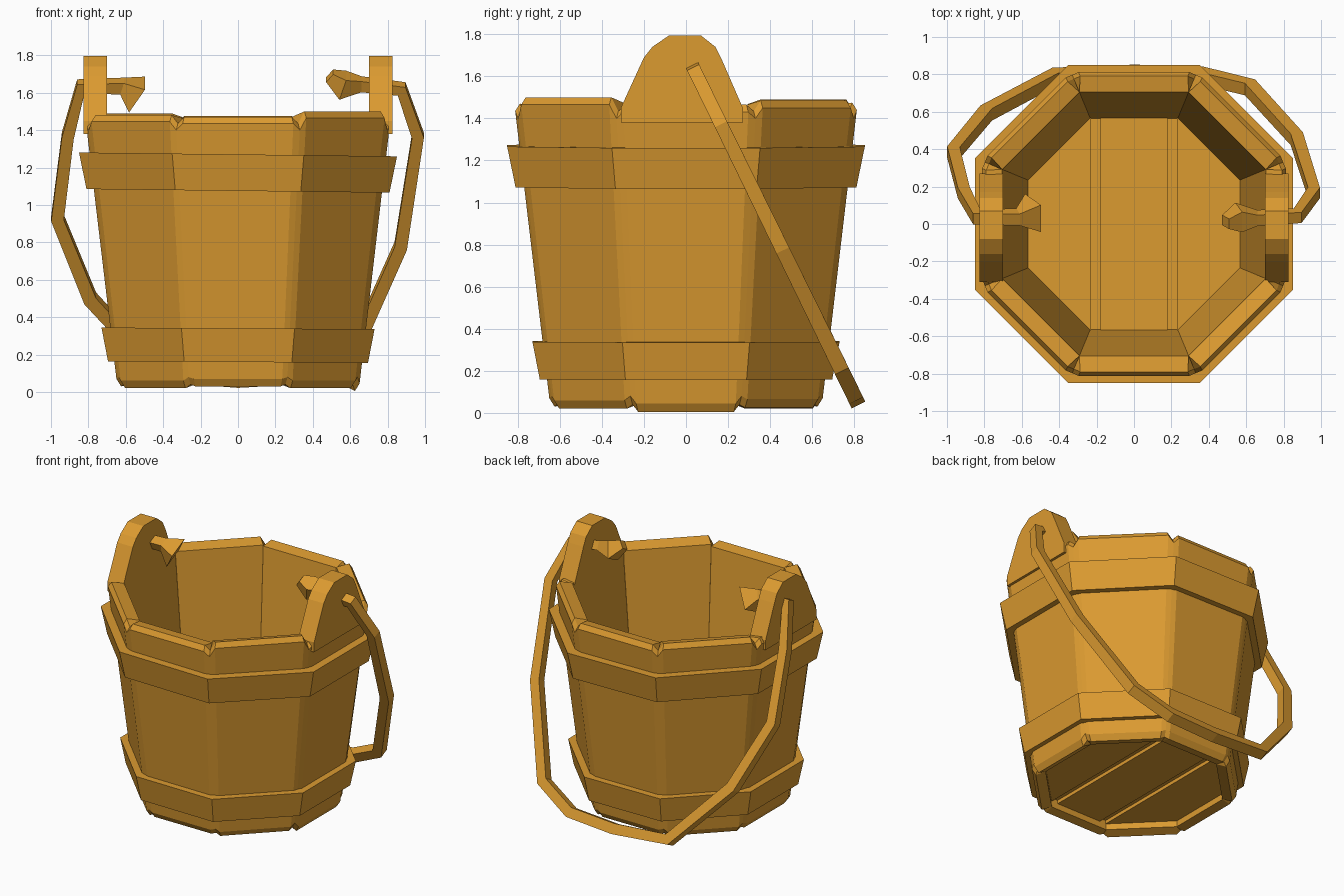
import bpy, bmesh, math
from mathutils import Vector

cube = bpy.data.objects.get("Cube")
if cube:
    bpy.data.objects.remove(cube)

wood = bpy.data.materials.new("warm_wood")
wood.use_nodes = True
color = (0.71, 0.325, 0.03, 1)
wood.diffuse_color = color
bsdf = next(n for n in wood.node_tree.nodes if n.type == 'BSDF_PRINCIPLED')
bsdf.inputs["Base Color"].default_value = color
bsdf.inputs["Roughness"].default_value = 0.8

T = math.tan(math.pi / 8)


def finish(name, bm):
    bmesh.ops.remove_doubles(bm, verts=bm.verts, dist=0.0005)
    bmesh.ops.recalc_face_normals(bm, faces=bm.faces)
    mesh = bpy.data.meshes.new(name)
    bm.to_mesh(mesh)
    bm.free()
    mesh.materials.append(wood)
    ob = bpy.data.objects.new(name, mesh)
    bpy.context.collection.objects.link(ob)
    return ob


def side_point(k, r, s):
    """Point on side k of an octagon with inner radius r; s runs -1..1 along the side."""
    a = k * math.pi / 4
    n, t = Vector((math.cos(a), math.sin(a), 0)), Vector((-math.sin(a), math.cos(a), 0))
    return n * r + t * (s * r * T)


def bridge(bm, loops, closed):
    pairs = list(zip(loops, loops[1:]))
    if closed:
        pairs.append((loops[-1], loops[0]))
    for a, b in pairs:
        for i in range(len(a)):
            j = (i + 1) % len(a)
            bm.faces.new((a[i], a[j], b[j], b[i]))


# Staved wall: octagon with cut corners, uneven top and bottom edges
top_lift = [0, 0.02, 0.01, 0.025, 0, 0.015, 0.005, 0.035]
low_lift = [-0.015, 0.005, 0.01, 0, 0.01, 0, 0.01, 0]


def wall_loop(bm, r, z, cut, top=0, low=0):
    loop = []
    for k in range(8):
        edge = 0.88 if cut else 1
        lift = top * top_lift[k] + low * low_lift[k]
        dip = -0.03 * top + 0.02 * low
        spots = [(side_point(k, r, -edge), lift), (side_point(k, r, edge), lift),
                 (side_point(k, r, 1) * (0.982 if cut else 1), dip)]
        for p, dz in spots:
            loop.append(bm.verts.new((p.x, p.y, z + dz)))
    return loop


bm = bmesh.new()
bridge(bm, [wall_loop(bm, 0.565, 0.14, False),
            wall_loop(bm, 0.56, 0.04, False),
            wall_loop(bm, 0.625, 0.02, True, low=1),
            wall_loop(bm, 0.65, 0.06, True, low=1),
            wall_loop(bm, 0.812, 1.43, True, top=1),
            wall_loop(bm, 0.79, 1.465, True, top=1),
            wall_loop(bm, 0.705, 1.455, False, top=0.5)], True)
finish("bucket_wall", bm)


# Floor: recessed base panel with three boards
def octagon_slab(name, r, z0, z1, x0=-1, x1=1):
    bm = bmesh.new()
    f = bm.faces.new([bm.verts.new(side_point(k, r, 1) + Vector((0, 0, z0))) for k in range(8)])
    for x, d in ((x0, -1), (x1, 1)):
        bmesh.ops.bisect_plane(bm, geom=bm.verts[:] + bm.edges[:] + bm.faces[:],
                               plane_co=(x, 0, 0), plane_no=(d, 0, 0), clear_outer=True)
    ext = bmesh.ops.extrude_face_region(bm, geom=bm.faces[:])
    bmesh.ops.translate(bm, vec=(0, 0, z1 - z0),
                        verts=[v for v in ext["geom"] if isinstance(v, bmesh.types.BMVert)])
    finish(name, bm)


octagon_slab("floor_base", 0.575, 0.11, 0.125)
for name, x0, x1 in (("right", -1, -0.23), ("middle", -0.18, 0.18), ("left", 0.23, 1)):
    octagon_slab("floor_board_" + name, 0.57, 0.085, 0.15, x0, x1)


# Hoops, slightly tilted
def hoop(name, z0, z1, r0, r1, thick, tilt):
    bm = bmesh.new()
    loops = []
    for r, z in ((r0, z0), (r1, z1), (r1 - thick, z1), (r0 - thick, z0)):
        loop = []
        for k in range(8):
            p = side_point(k, r, 1)
            loop.append(bm.verts.new((p.x, p.y, z + tilt * p.x)))
        loops.append(loop)
    bridge(bm, loops, True)
    finish(name, bm)


hoop("lower_hoop", 0.16, 0.34, 0.695, 0.73, 0.08, -0.006)
hoop("upper_hoop", 1.075, 1.27, 0.81, 0.85, 0.08, -0.012)

# Ears that carry the handle
ear_profile = [(-0.31, 1.38), (-0.31, 1.45), (-0.2, 1.69), (-0.16, 1.74), (-0.08, 1.795),
               (0.07, 1.795), (0.14, 1.74), (0.17, 1.68), (0.27, 1.45), (0.27, 1.38)]
for name, sign in (("left_ear", 1), ("right_ear", -1)):
    bm = bmesh.new()
    bm.faces.new([bm.verts.new((sign * 0.7, y, z)) for y, z in ear_profile])
    ext = bmesh.ops.extrude_face_region(bm, geom=bm.faces[:])
    bmesh.ops.translate(bm, vec=(sign * 0.125, 0, 0),
                        verts=[v for v in ext["geom"] if isinstance(v, bmesh.types.BMVert)])
    finish(name, bm)

# Square bar handle swung to the back, with flared hooked ends: (x, z, half width)
path = [(-0.54, 1.59, 0.08), (-0.62, 1.635, 0.035), (-0.84, 1.635, 0.032), (-0.91, 1.37, 0.032),
        (-0.965, 0.93, 0.034), (-0.79, 0.50, 0.036), (-0.42, 0.10, 0.036), (0, 0.07, 0.036),
        (0.36, 0.09, 0.036), (0.62, 0.22, 0.036), (0.87, 0.78, 0.034), (0.962, 1.37, 0.032),
        (0.875, 1.62, 0.032), (0.66, 1.645, 0.032), (0.56, 1.64, 0.06), (0.49, 1.69, 0.03)]
pts = [Vector((x, 0.03 + 0.49 * (1.65 - z), z)) for x, z, h in path]
normal = Vector((0, 0.9, 0.44)).normalized()
bm = bmesh.new()
loops = []
for i, p in enumerate(pts):
    a = (p - pts[max(i - 1, 0)]).normalized()
    b = (pts[min(i + 1, len(pts) - 1)] - p).normalized()
    side = (a + b).normalized().cross(normal)
    h = path[i][2]
    loops.append([bm.verts.new(p + normal * (h * u) + side * (h * v))
                  for u, v in ((1, 1), (1, -1), (-1, -1), (-1, 1))])
bridge(bm, loops, False)
bm.faces.new(loops[0])
bm.faces.new(loops[-1])
finish("handle", bm)
